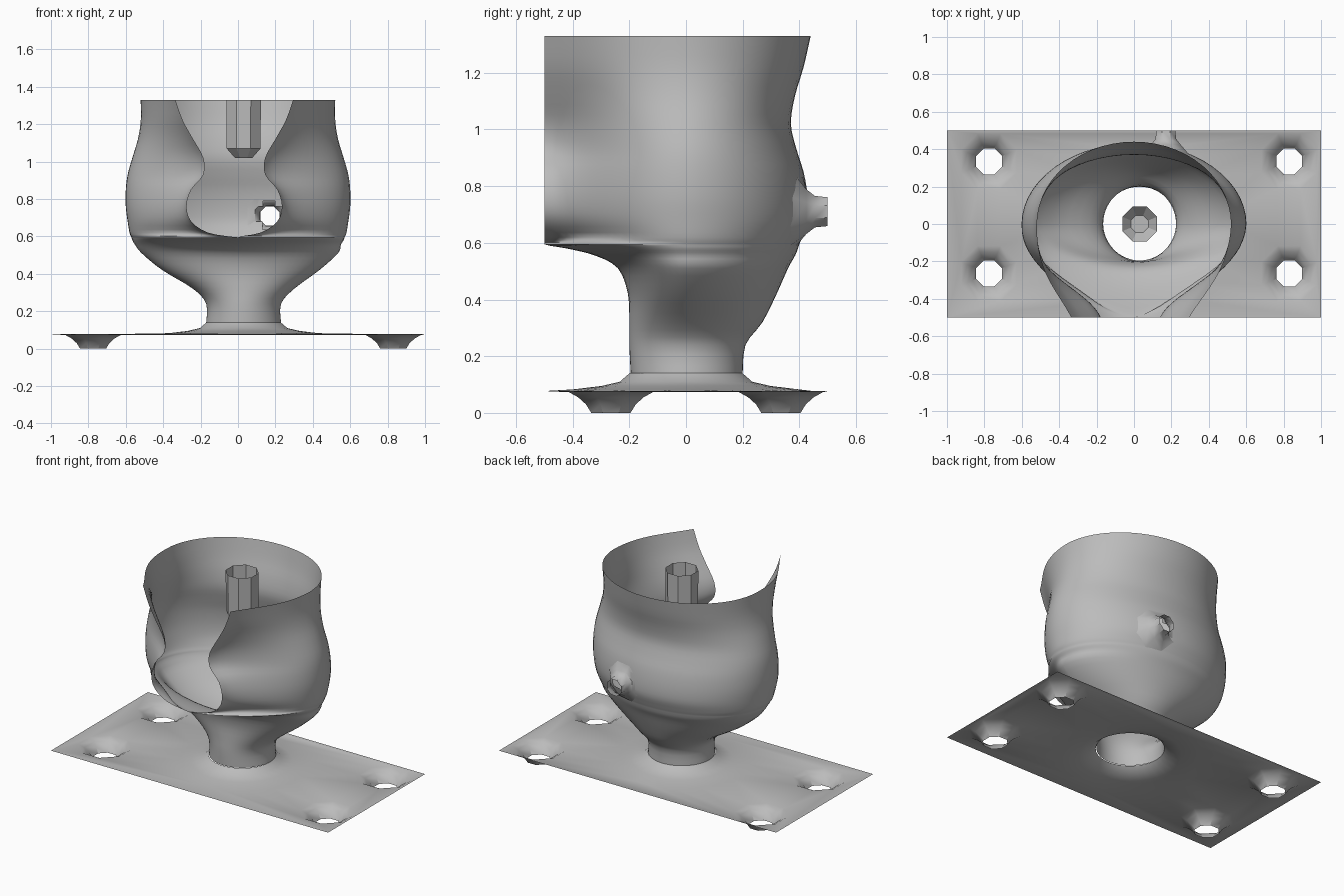
import bpy, bmesh
from math import sin, cos, pi, sqrt, hypot, radians
from mathutils import Vector

cube = bpy.data.objects.get("Cube")
if cube:
    bpy.data.objects.remove(cube, do_unlink=True)

grey = bpy.data.materials.new("plain grey")
grey.use_nodes = True
COLOUR = (0.5, 0.5, 0.5, 1)
grey.diffuse_color = COLOUR
grey.node_tree.nodes["Principled BSDF"].inputs["Base Color"].default_value = COLOUR


def finish(bm, name, angle=40):
    """Turn a bmesh into a smooth shaded object."""
    bmesh.ops.remove_doubles(bm, verts=bm.verts, dist=0.0005)
    bmesh.ops.recalc_face_normals(bm, faces=bm.faces)
    mesh = bpy.data.meshes.new(name)
    bm.to_mesh(mesh)
    bm.free()
    mesh.materials.append(grey)
    obj = bpy.data.objects.new(name, mesh)
    bpy.context.collection.objects.link(obj)
    bpy.ops.object.select_all(action="DESELECT")
    obj.select_set(True)
    bpy.context.view_layer.objects.active = obj
    bpy.ops.object.shade_smooth_by_angle(angle=radians(angle))
    return obj


def loft(bm, rings, closed=True):
    """Bridge rows of points with quads and return the rows of vertices."""
    rows = [[bm.verts.new(p) for p in ring] for ring in rings]
    for low, high in zip(rows, rows[1:]):
        count = len(low)
        for i in range(count if closed else count - 1):
            j = (i + 1) % count
            bm.faces.new((low[i], low[j], high[j], high[i]))
    return rows


def circle(x, y, z, r, sides):
    turn = pi / sides
    return [Vector((x + r * cos(2 * pi * i / sides + turn),
                    y + r * sin(2 * pi * i / sides + turn), z)) for i in range(sides)]


# Body sections: height, centre, half width, back, front, mouth half width, front handle
SECTIONS = [
    (.14, .03, .2, .2, -.195, 0, .11),
    (.24, .03, .2, .21, -.2, 0, .11),
    (.32, .03, .27, .27, -.2, 0, .14),
    (.42, .015, .42, .32, -.205, 0, .2),
    (.51, .01, .525, .36, -.24, 0, .22),
    (.555, 0, .55, .385, -.32, 0, .2),
    (.58, 0, .565, .395, -.42, 0, .15),
    (.595, 0, .57, .4, -.5, 0, .1),
    (.62, 0, .58, .41, -.5, .14, .16),
    (.68, 0, .59, .43, -.5, .23, .25),
    (.76, 0, .6, .43, -.5, .255, .27),
    (.85, 0, .6, .415, -.5, .23, .25),
    (.93, 0, .59, .39, -.5, .165, .22),
    (1.02, 0, .565, .37, -.5, .165, .24),
    (1.12, 0, .535, .385, -.5, .22, .3),
    (1.22, 0, .52, .415, -.5, .275, .36),
    (1.33, 0, .52, .44, -.5, .315, .4),
]


def smooth_sections(steps=3):
    """Catmull-Rom interpolation between the sections."""
    result = []
    last = len(SECTIONS) - 1
    for k in range(last):
        a, b, c, d = (SECTIONS[min(max(k + n, 0), last)] for n in (-1, 0, 1, 2))
        for s in range(steps):
            t = s / steps
            row = [q + t / 2 * (r - p + t * (2 * p - 5 * q + 4 * r - e + t * (3 * (q - r) + e - p)))
                   for p, q, r, e in zip(a, b, c, d)]
            # The mouth only opens once the front reaches the cut plane
            row[4] = -.5 if b[4] == -.5 else max(row[4], -.5)
            row[5] = max(row[5], 0) if c[5] > 0 else 0
            result.append(row)
    return result + [list(SECTIONS[-1])]


def section_points(row, back_steps=14, front_steps=16):
    """One half: back ellipse, then a Bezier run to the mouth. Mirrored for the other."""
    z, centre, w, back, front, mouth, handle = row
    half = [(w * sin(i / back_steps * pi / 2), back * cos(i / back_steps * pi / 2))
            for i in range(back_steps)]
    controls = [Vector(p) for p in ((w, 0), (w, .5 * front),
                                    (handle, front + min(.15, mouth)), (mouth, front))]
    for i in range(front_steps + 1):
        t = i / front_steps
        p = sum((c * m * t ** n * (1 - t) ** (3 - n)
                 for n, (c, m) in enumerate(zip(controls, (1, 3, 3, 1)))), Vector((0, 0)))
        half.append((p.x, p.y))
    lean = -.02 if mouth > 0 else 0
    full = [(-x, y) for x, y in reversed(half[1:])] + half
    return [(x + centre + lean * max(0, -y / .5), y, z) for x, y in full]


# Vessel body with its open front mouth, less a hole for the back nozzle
NOZZLE_X, NOZZLE_Z = .17, .71
sections = smooth_sections()
bm = bmesh.new()
loft(bm, [section_points(row) for row in sections], closed=False)
bmesh.ops.delete(bm, context="FACES", geom=[
    f for f in bm.faces if f.calc_center_median().y > 0
    and hypot(f.calc_center_median().x - NOZZLE_X, f.calc_center_median().z - NOZZLE_Z) < .08])
finish(bm, "vessel_body", 60)


# Back nozzle, flaring into the body wall
def wall_y(x, z):
    row = min(sections, key=lambda r: abs(r[0] - z))
    return row[3] * sqrt(1 - ((x - row[1]) / row[2]) ** 2)


bm = bmesh.new()
rings = []
for radius, depth in ((.13, None), (.085, .425), (.06, .455), (.055, .5)):
    ring = []
    for p in circle(NOZZLE_X, NOZZLE_Z, 0, radius, 8):
        ring.append((p.x, wall_y(p.x, p.y) if depth is None else depth, p.y))
    rings.append(ring)
loft(bm, rings)
finish(bm, "back_nozzle")

# Hanging post: hollow, open at the top and capped below
bm = bmesh.new()
rows = loft(bm, [circle(.03, 0, z, r, 8)
                 for z, r in ((1.02, .05), (1.07, .098), (1.33, .1))])
bm.faces.new(rows[0])
finish(bm, "inner_post", 25)

# Base plate with a flared collar and four screw dimples
bm = bmesh.new()
collar = loft(bm, [circle(.03, 0, z, r, 32)
                   for z, r in ((.14, .2), (.11, .235), (.095, .3), (.083, .4))])
loops = [collar[-1]]
for x in (-.775, .83):
    for y in (-.265, .335):
        dimple = loft(bm, [circle(x, y, z, r, 8)
                           for z, r in ((0, .075), (.03, .095), (.055, .125), (.073, .16))])
        loops.append(dimple[-1])
loops.append([bm.verts.new((x, y, .077)) for x, y in ((-1, -.5), (1, -.5), (1, .5), (-1, .5))])
edges = []
for loop in loops:
    for a, b in zip(loop, loop[1:] + loop[:1]):
        edges.append(bm.edges.get((a, b)) or bm.edges.new((a, b)))
bmesh.ops.triangle_fill(bm, edges=edges, use_beauty=True, normal=(0, 0, 1))
finish(bm, "base_plate", 35)
